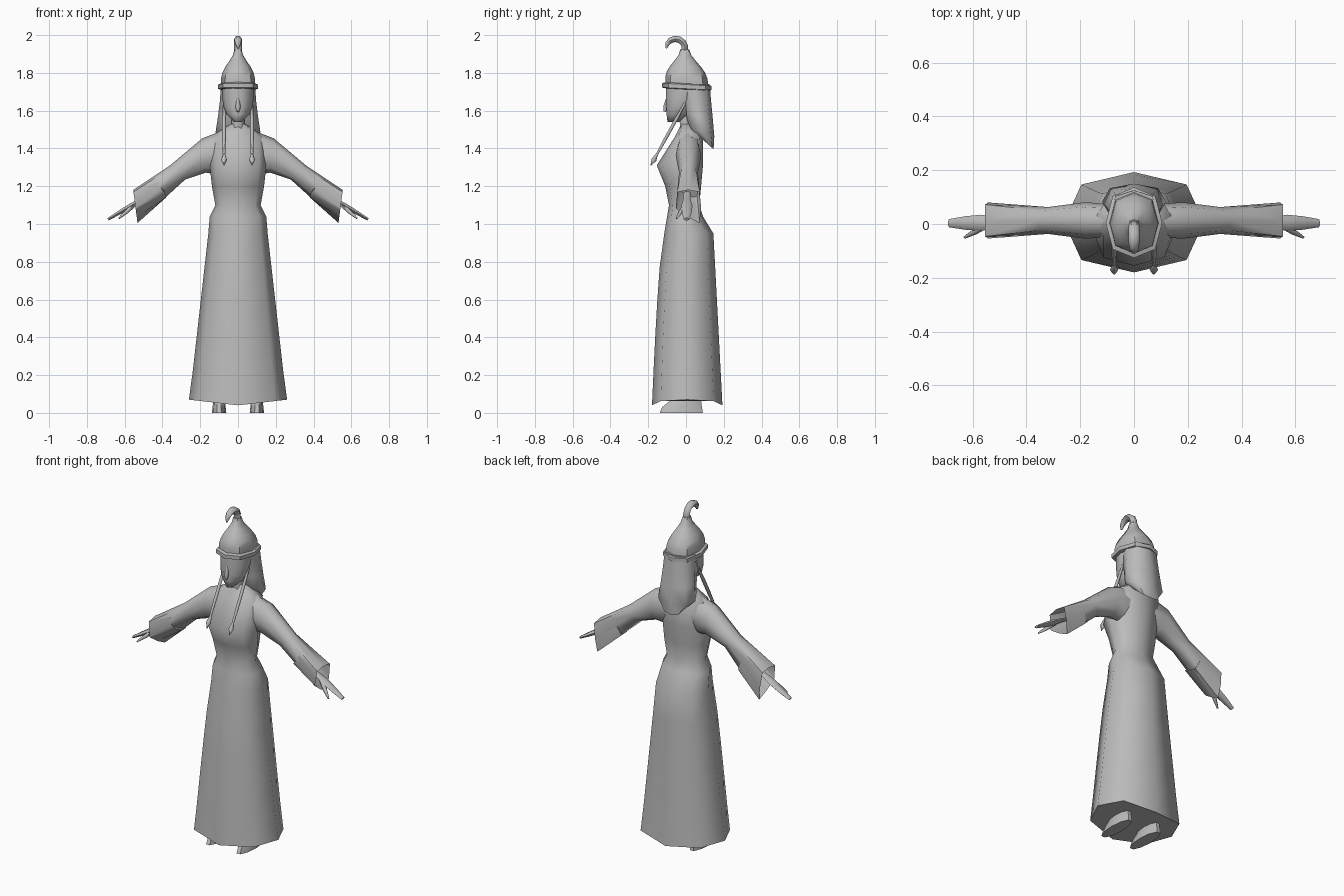
import bpy, bmesh, math
from mathutils import Vector

if "Cube" in bpy.data.objects:
    bpy.data.objects.remove(bpy.data.objects["Cube"], do_unlink=True)

shade = (.5, .5, .5, 1)
grey = bpy.data.materials.new("plain grey")
grey.use_nodes = True
grey.diffuse_color = shade
grey.node_tree.nodes["Principled BSDF"].inputs["Base Color"].default_value = shade


def steps(count):
    """Even fractions from zero to one."""
    return [i / (count - 1) for i in range(count)]


def mix(start, end, fraction):
    return start + (end - start) * fraction


def unit_ring(sides, power):
    """Points round a circle; a power under one makes it squarer."""
    points = []
    for i in range(sides):
        angle = math.tau * i / sides
        points.append([math.copysign(abs(w) ** power, w)
                       for w in (math.cos(angle), math.sin(angle))])
    return points


def loft(name, rings, sharp_angle=60, mirror=False):
    """Skin closed rings of points and cap both ends."""
    bm = bmesh.new()
    loops = [[bm.verts.new(point) for point in ring] for ring in rings]
    for lower, upper in zip(loops, loops[1:]):
        for i in range(len(lower)):
            j = (i + 1) % len(lower)
            bm.faces.new((lower[i], lower[j], upper[j], upper[i]))
    bm.faces.new(loops[0])
    bm.faces.new(loops[-1])
    bmesh.ops.recalc_face_normals(bm, faces=bm.faces)
    mesh = bpy.data.meshes.new(name)
    bm.to_mesh(mesh)
    bm.free()
    mesh.materials.append(grey)
    part = bpy.data.objects.new(name, mesh)
    bpy.context.collection.objects.link(part)
    bpy.ops.object.select_all(action='DESELECT')
    part.select_set(True)
    bpy.context.view_layer.objects.active = part
    bpy.ops.object.shade_smooth_by_angle(angle=math.radians(sharp_angle))
    if mirror:
        part.modifiers.new("Mirror", 'MIRROR')


def level(height, half, front, back, sides=8, power=.82, tilt=0, rise=0, centre=0):
    """Horizontal ring between a front and a back."""
    middle, depth = (front + back) / 2, (back - front) / 2
    return [(centre + half * across, middle + depth * along,
             height - tilt * along + rise * abs(across))
            for across, along in unit_ring(sides, power)]


def tube(name, points, widths, flatness=1, mirror=False):
    """Round or flattened tube through points."""
    rings = []
    for i, (point, width) in enumerate(zip(points, widths)):
        following = points[min(i + 1, len(points) - 1)]
        forward = (following - points[max(i - 1, 0)]).normalized()
        reference = Vector((1, 0, 0)) if abs(forward.x) < .5 else Vector((0, 1, 0))
        up = forward.cross(reference).normalized()
        side = up.cross(forward)
        rings.append([point + side * width * u + up * width * flatness * v
                      for u, v in unit_ring(len("hexagon") - 1, 1)])
    loft(name, rings, mirror=mirror)


def spindle(name, start, end, widths, flatness=1, mirror=True):
    """Straight tube with evenly spaced widths."""
    start, end = Vector(start), Vector(end)
    points = [start.lerp(end, fraction) for fraction in steps(len(widths))]
    tube(name, points, widths, flatness, mirror)


# Long robe: flared skirt, then waist, bust, shoulders and collar
waist, hem = .95, .04
robe = []
for t in steps(6):
    flare = 1 - t
    robe.append(level(mix(hem, waist, t), half=mix(.157, .26, flare),
                      front=mix(-.115, -.18, flare ** .6), back=mix(.145, .193, flare),
                      rise=0 if t else .03))
robe += [level(1.04, half=.15, front=-.1, back=.09),
         level(1.1, half=.12, front=-.09, back=.07),
         level(1.2, half=.138, front=-.11, back=.08),
         level(1.31, half=.15, front=-.155, back=.09),
         level(1.46, half=.15, front=-.06, back=.09),
         level(1.5, half=.085, front=-.04, back=.065),
         level(1.53, half=.035, front=-.025, back=.045)]
loft("robe", robe, sharp_angle=80)


def sleeve_ring(top, bottom, depth, power=.9, slant=0):
    """Slanted ring; the slant lifts its lower front corner."""
    top, bottom = Vector((top[0], 0, top[1])), Vector((bottom[0], 0, bottom[1]))
    ring = []
    for along, up in unit_ring(8, power):
        up += slant * max(0, -up) * (1 - along) / 2
        point = top.lerp(bottom, (1 - up) / 2)
        point.y = depth * along + .013
        ring.append(point)
    return ring


# Wide sleeves, open and hollow at the cuff
elbow = sleeve_ring((.36, 1.31), (.28, 1.235), depth=.05)
cuff = sleeve_ring((.555, 1.18), (.53, .99), depth=.067, power=.35, slant=.95)
inside = [mix(outer, inner, .6) * .99 for outer, inner in zip(cuff, elbow)]
loft("sleeves", [sleeve_ring((.07, 1.5), (.1, 1.26), depth=.06),
                 sleeve_ring((.19, 1.453), (.17, 1.272), depth=.068),
                 elbow, cuff, inside], sharp_angle=65, mirror=True)

# Hands and thumbs
spindle("hands", (.45, .006, 1.165), (.688, .003, 1.025),
        widths=(.018, .02, .03, .025, .015), flatness=.5)
spindle("thumbs", (.55, -.005, 1.1), (.63, -.05, 1.03), widths=(.012, .012, .005))

# Shoes with flat soles, narrowing up to the ankle
loft("shoes", [level(mix(0, .09, t), half=mix(.038, .028, t),
                     front=mix(-.145, -.03, t * t), back=mix(.095, .08, t),
                     sides=10, power=1, centre=.1)
               for t in steps(4)], sharp_angle=50, mirror=True)

# Neck, head tapering to the chin, and nose
spindle("neck", (0, .005, 1.46), (0, -.01, 1.6), widths=(.045, .034, .036), mirror=False)
loft("head", [level(mix(1.74, 1.54, t), half=.085 * math.sqrt(1 - .94 * t ** 3),
                    front=mix(-.11, -.1, t ** 4), back=mix(.1, -.02, t * t),
                    sides=10, power=1)
              for t in steps(6)], sharp_angle=80)
spindle("nose", (0, -.1, 1.67), (0, -.112, 1.595), widths=(.005, .01, .014, .007), mirror=False)

# Long hair widening downwards, cut to a point at the back
hair = [level(mix(1.74, 1.485, t), half=mix(.09, .119, t ** 1.5),
              front=mix(-.05, .015, t), back=mix(.125, .15, t), tilt=.02 * t)
        for t in steps(4)]
hair.append(level(1.425, half=.06, front=.08, back=.146, tilt=.03))
loft("hair", hair)

# Thin braids ending in tassels
knot = Vector((.074, -.153, 1.37))
spindle("braids", (.074, -.005, 1.64), knot, widths=(.006, .01, .01, .007))
spindle("tassels", knot, (.074, -.187, 1.31), widths=(.006, .016, .002))

# Hat brim and bell-shaped crown
brim_half = .105
hat = [level(height, half=brim_half * scale, front=-.126 * scale, back=.136 * scale, tilt=.007)
       for height, scale in ((1.712, .9), (1.716, 1), (1.738, 1))]
for t in steps(7):
    bell = mix(.019, .091, (1 + math.cos(math.pi * t ** 1.3)) / 2)
    lean = mix(.004, -.007, t)
    hat.append(level(mix(1.744, 1.925, t), half=bell,
                     front=lean - bell * 1.25, back=lean + bell * 1.25, tilt=.007 * (1 - t)))
loft("hat", hat, sharp_angle=50)

# Curled tip of the hat, arching forward
curl, curl_widths = [], []
for t in steps(8):
    angle = mix(-.3, math.pi, t)
    curl.append(Vector((0, -.055 + .05 * math.cos(angle), 1.93 + .05 * math.sin(angle))))
    curl_widths.append(mix(.021, .005, t ** 6))
tube("hat_tip", curl, curl_widths, flatness=.95)
